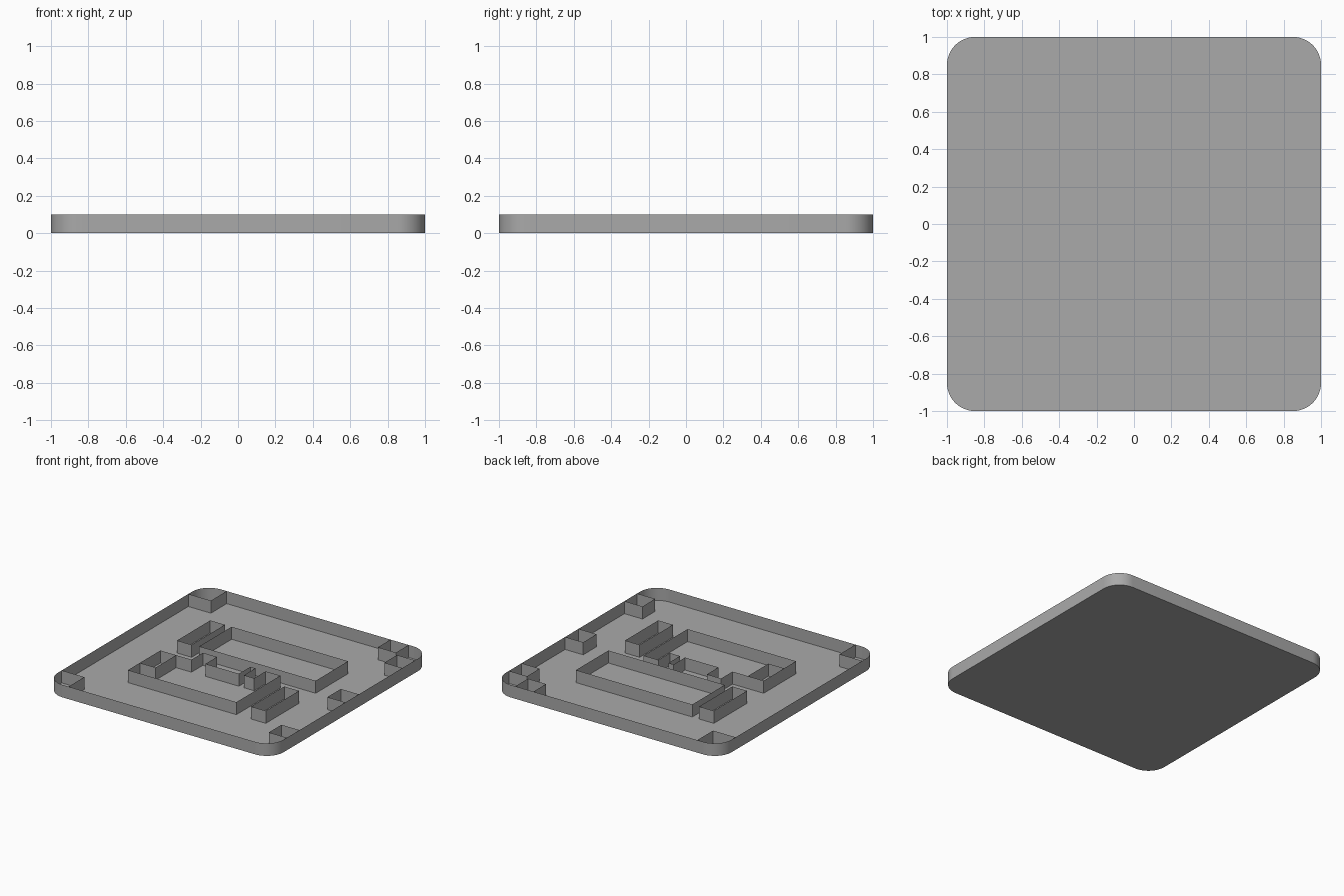
import bpy
import bmesh
import math

cube = bpy.data.objects.get("Cube")
if cube:
    bpy.data.objects.remove(cube)

HEIGHT = 0.1
RADIUS = 0.15

grey = bpy.data.materials.new("mid grey")
grey.use_nodes = True
GREY = (0.4, 0.4, 0.4, 1)
grey.diffuse_color = GREY
grey.node_tree.nodes["Principled BSDF"].inputs["Base Color"].default_value = GREY


def finish(name, bm, smooth=False):
    """Turn a bmesh into a named grey object."""
    mesh = bpy.data.meshes.new(name)
    bm.to_mesh(mesh)
    bm.free()
    mesh.materials.append(grey)
    obj = bpy.data.objects.new(name, mesh)
    bpy.context.collection.objects.link(obj)
    if smooth:
        bpy.ops.object.select_all(action='DESELECT')
        obj.select_set(True)
        bpy.context.view_layer.objects.active = obj
        bpy.ops.object.shade_smooth_by_angle(angle=math.radians(30))
    return obj


def wall(name, points, closed=True, floor=False, smooth=False):
    """Raise a thin upright wall along an outline, with an optional floor."""
    bm = bmesh.new()
    low = [bm.verts.new((x, y, 0)) for x, y in points]
    pairs = list(zip(low, low[1:]))
    if closed:
        pairs.append((low[-1], low[0]))
    edges = [bm.edges.new(pair) for pair in pairs]
    raised = bmesh.ops.extrude_edge_only(bm, edges=edges)["geom"]
    top = [v for v in raised if isinstance(v, bmesh.types.BMVert)]
    bmesh.ops.translate(bm, verts=top, vec=(0, 0, HEIGHT))
    if floor:
        bm.faces.new(low)
    bmesh.ops.recalc_face_normals(bm, faces=bm.faces)
    return finish(name, bm, smooth)


def rect(x0, x1, y0, y1):
    return [(x0, y0), (x1, y0), (x1, y1), (x0, y1)]


# Tray: floor and rim with rounded corners
outline = []
for quarter in range(4):
    mid = math.pi / 4 + quarter * math.pi / 2
    cx = math.copysign(1 - RADIUS, math.cos(mid))
    cy = math.copysign(1 - RADIUS, math.sin(mid))
    for step in range(13):
        a = quarter * math.pi / 2 + step * math.pi / 24
        outline.append((cx + RADIUS * math.cos(a), cy + RADIUS * math.sin(a)))
wall("tray", outline, floor=True, smooth=True)

# Main rooms in the middle
wall("back_room", rect(-0.42, 0.61, 0.11, 0.52))
wall("front_room", [
    (-0.61, -0.52), (0.35, -0.52), (0.35, 0.035), (0.22, 0.035),
    (0.22, -0.11), (0.13, -0.11), (0.13, 0.035), (0.085, 0.035),
    (0.085, -0.11), (-0.21, -0.11), (-0.21, 0.035), (-0.335, 0.035),
    (-0.335, -0.11), (-0.61, -0.11)])
wall("front_room_closet", [(-0.61, -0.37), (-0.47, -0.37), (-0.47, -0.11)],
     closed=False)

# Narrow blocks beside the rooms
wall("right_block", rect(0.48, 0.61, -0.52, -0.1))
wall("left_block", rect(-0.61, -0.48, 0.1, 0.52))

# Corner partitions on the -x side
for name, s in (("back", 1), ("front", -1)):
    wall(name + "_corner_partition",
         [(-1, 0.8 * s), (-0.8, 0.8 * s), (-0.8, s)], closed=False)

# Small bays against the rim
for name, y0, y1 in (("front", -0.81, -0.65), ("middle", -0.07, 0.1),
                     ("back", 0.65, 0.81)):
    wall(name + "_side_bay", [(1, y0), (0.84, y0), (0.84, y1), (1, y1)],
         closed=False)
wall("back_rim_bay", [(0.65, 1), (0.65, 0.84), (0.81, 0.84), (0.81, 1)],
     closed=False)
